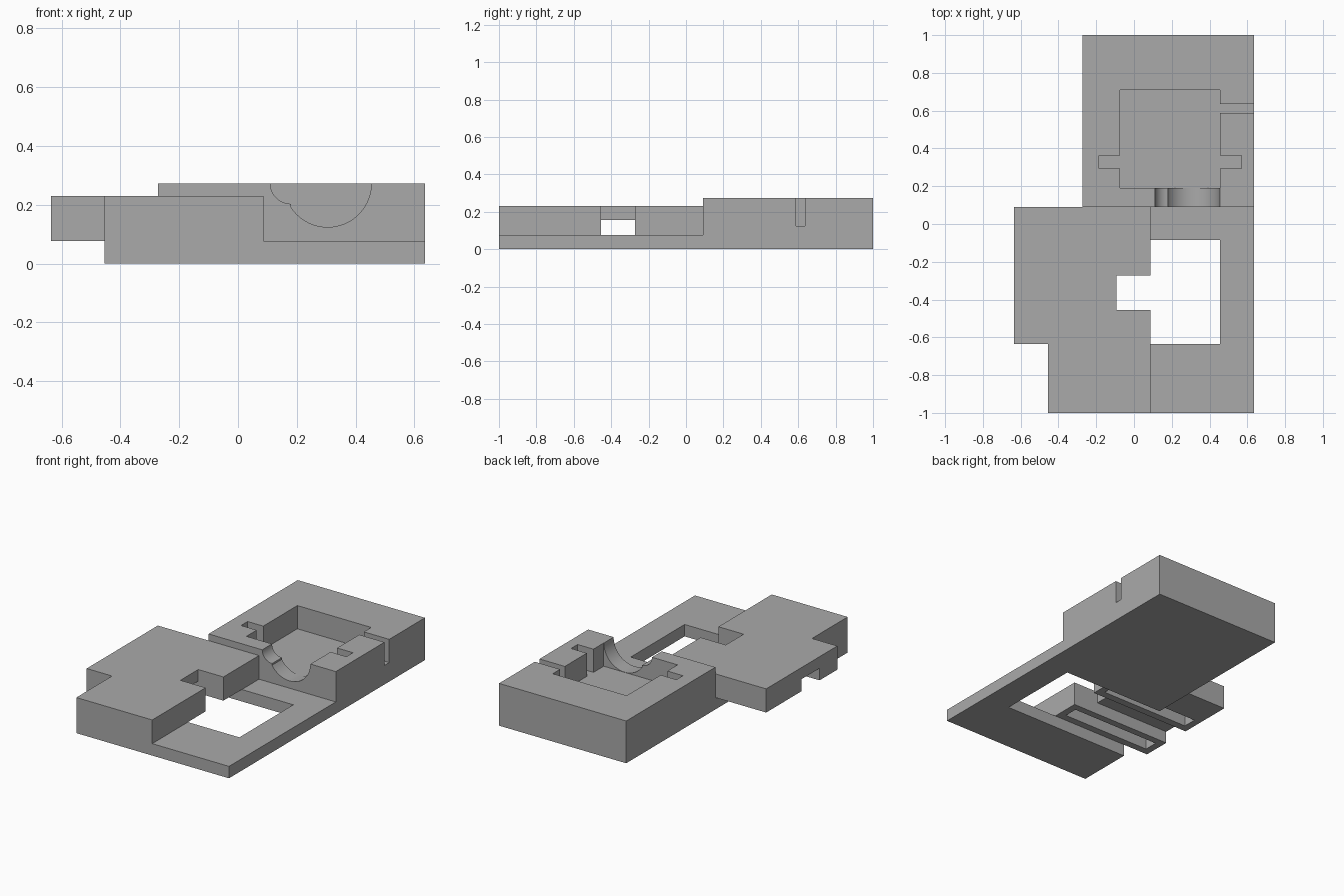
import bpy, bmesh
from math import sin, cos, pi, acos
from mathutils import Vector

if "Cube" in bpy.data.objects:
    bpy.data.objects.remove(bpy.data.objects["Cube"], do_unlink=True)

grey = bpy.data.materials.new("plain grey")
grey.use_nodes = True
COLOUR = (0.4, 0.4, 0.4, 1)
grey.diffuse_color = COLOUR
grey.node_tree.nodes["Principled BSDF"].inputs["Base Color"].default_value = COLOUR


def prism(name, outline, low, high, along_y=False):
    """Extrude an outline (x, y) up z, or an outline (x, z) along y."""
    bm = bmesh.new()
    verts = [bm.verts.new((a, low, b) if along_y else (a, b, low)) for a, b in outline]
    face = bm.faces.new(verts)
    new = bmesh.ops.extrude_face_region(bm, geom=[face])["geom"]
    shift = Vector((0, high - low, 0) if along_y else (0, 0, high - low))
    bmesh.ops.translate(bm, vec=shift, verts=[g for g in new if isinstance(g, bmesh.types.BMVert)])
    bmesh.ops.recalc_face_normals(bm, faces=bm.faces)
    mesh = bpy.data.meshes.new(name)
    bm.to_mesh(mesh)
    bm.free()
    mesh.materials.append(grey)
    ob = bpy.data.objects.new(name, mesh)
    bpy.context.collection.objects.link(ob)
    return ob


def rect(x0, x1, y0, y1):
    return [(x0, y0), (x1, y0), (x1, y1), (x0, y1)]


def cut(target, cutter):
    cutter.hide_render = True
    mod = target.modifiers.new("cut", 'BOOLEAN')
    mod.operation = 'DIFFERENCE'
    mod.solver = 'EXACT'
    mod.object = cutter
    bpy.context.view_layer.objects.active = target
    bpy.ops.object.modifier_apply(modifier=mod.name)
    bpy.data.objects.remove(cutter, do_unlink=True)


PLATE, DECK, TOP, FLOOR = 0.077, 0.23, 0.273, 0.123
RIGHT, LEFT = 0.636, -0.636

# Low base plate, open in the middle
prism("base_plate", [(RIGHT, 0.09), (-0.273, 0.09), (-0.273, -0.085), (0.455, -0.085),
                     (0.455, -0.636), (-0.455, -0.636), (-0.455, -1), (RIGHT, -1)], 0, PLATE)

# Raised deck with a square notch in its inner edge
deck = prism("raised_deck", [(LEFT, 0.09), (0.087, 0.09), (0.087, -0.273), (-0.093, -0.273),
                             (-0.093, -0.455), (0.087, -0.455), (0.087, -1), (-0.455, -1),
                             (-0.455, -0.636), (LEFT, -0.636)], PLATE, DECK)

# Channel and two closed grooves under the deck
cut(deck, prism("channel", rect(-0.8, -0.05, -0.455, -0.273), 0, 0.155))
for y in (-0.545, -0.18):
    cut(deck, prism("groove", rect(-0.59, 0.042, y - 0.045, y + 0.045), 0, 0.155))

# Rear block with a pocket, side notches and a wire slot
rear = prism("rear_block", rect(-0.273, RIGHT, 0.09, 1), 0, TOP)
pocket = [(-0.073, 0.19), (0.455, 0.19), (0.455, 0.295), (0.568, 0.295), (0.568, 0.362),
          (0.455, 0.362), (0.455, 0.587), (0.8, 0.587), (0.8, 0.635), (0.455, 0.635),
          (0.455, 0.71), (-0.073, 0.71), (-0.073, 0.362), (-0.185, 0.362),
          (-0.185, 0.295), (-0.073, 0.295)]
cut(rear, prism("pocket", pocket, FLOOR, 0.4))

# Round cradle through the front wall, with a smaller curve beside it
cx, r, small = 0.305, 0.149, 0.07
stop = pi + acos((cx - 0.18) / r)
arc = [(0.18 + small * cos(a), TOP + small * sin(a))
       for a in (pi + i * pi / 2 / 10 for i in range(11))]
arc += [(cx + r * cos(a), TOP + r * sin(a))
        for a in (stop + i * (2 * pi - stop) / 28 for i in range(29))]
arc += [(cx + r, 0.4), (0.18 - small, 0.4)]
cut(rear, prism("cradle", arc, 0.0, 0.25, along_y=True))

for ob in bpy.context.selected_objects:
    ob.select_set(False)
rear.select_set(True)
bpy.context.view_layer.objects.active = rear
bpy.ops.object.shade_smooth_by_angle(angle=pi / 6)
